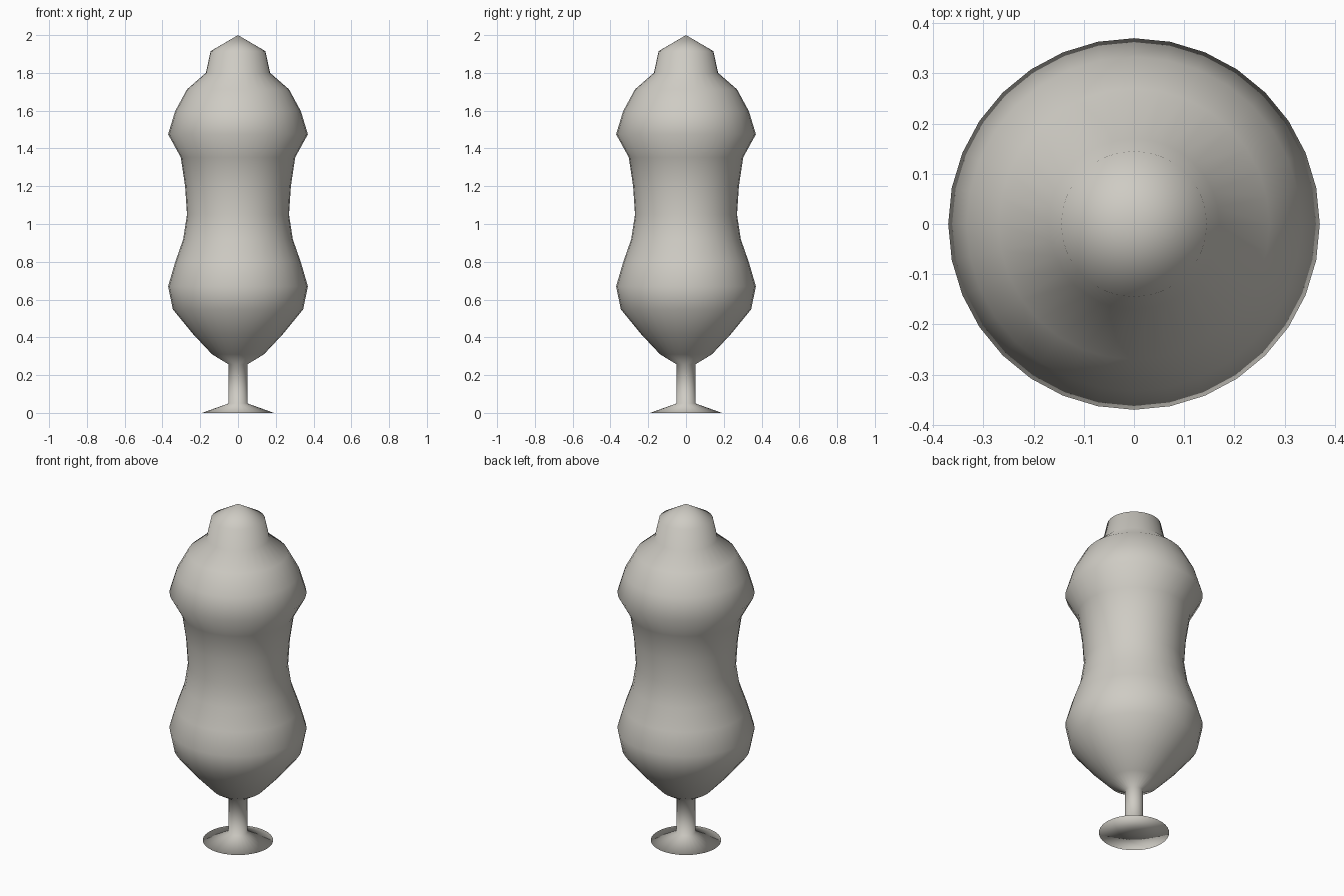
import bpy
import bmesh
from math import tau
from mathutils import Vector

cube = bpy.data.objects.get("Cube")
if cube:
    bpy.data.objects.remove(cube, do_unlink=True)

SEGMENTS = 32

# Half profiles as (radius, height), from the ground up
FOOT_AND_STEM = [(0, 0), (0.19, 0), (0.05, 0.05), (0.05, 0.257)]
LOWER_BOWL = [(0.137, 0.31), (0.237, 0.416), (0.345, 0.548), (0.37, 0.67), (0.333, 0.797)]
WAIST = [(0.29, 0.92), (0.27, 1.05), (0.28, 1.2), (0.303, 1.353)]
SHOULDER = [(0.37, 1.475), (0.333, 1.597), (0.27, 1.713), (0.17, 1.80)]
CAP = [(0.145, 1.915), (0, 2.0)]


def make_material(name, color):
    mat = bpy.data.materials.new(name)
    mat.use_nodes = True
    mat.diffuse_color = color
    mat.node_tree.nodes["Principled BSDF"].inputs["Base Color"].default_value = color
    return mat


def lathe(name, profile, mat):
    """Spin a half profile around the z axis into a smooth closed surface."""
    bm = bmesh.new()
    verts = [bm.verts.new((r, 0, z)) for r, z in profile]
    edges = [bm.edges.new(pair) for pair in zip(verts, verts[1:])]
    bmesh.ops.spin(bm, geom=verts + edges, cent=Vector(), axis=Vector((0, 0, 1)),
                   angle=tau, steps=SEGMENTS, use_duplicate=False)
    bmesh.ops.remove_doubles(bm, verts=bm.verts[:], dist=0.0005)
    bmesh.ops.recalc_face_normals(bm, faces=bm.faces[:])
    for face in bm.faces:
        face.smooth = True
    mesh = bpy.data.meshes.new(name)
    bm.to_mesh(mesh)
    bm.free()
    mesh.materials.append(mat)
    obj = bpy.data.objects.new(name, mesh)
    bpy.context.collection.objects.link(obj)
    return obj


# One continuous turned vessel: foot, stem, bowl, waist, shoulder and cap
stone = make_material("pale warm grey", (0.62, 0.60, 0.55, 1))
lathe("turned_vessel", FOOT_AND_STEM + LOWER_BOWL + WAIST + SHOULDER + CAP, stone)
